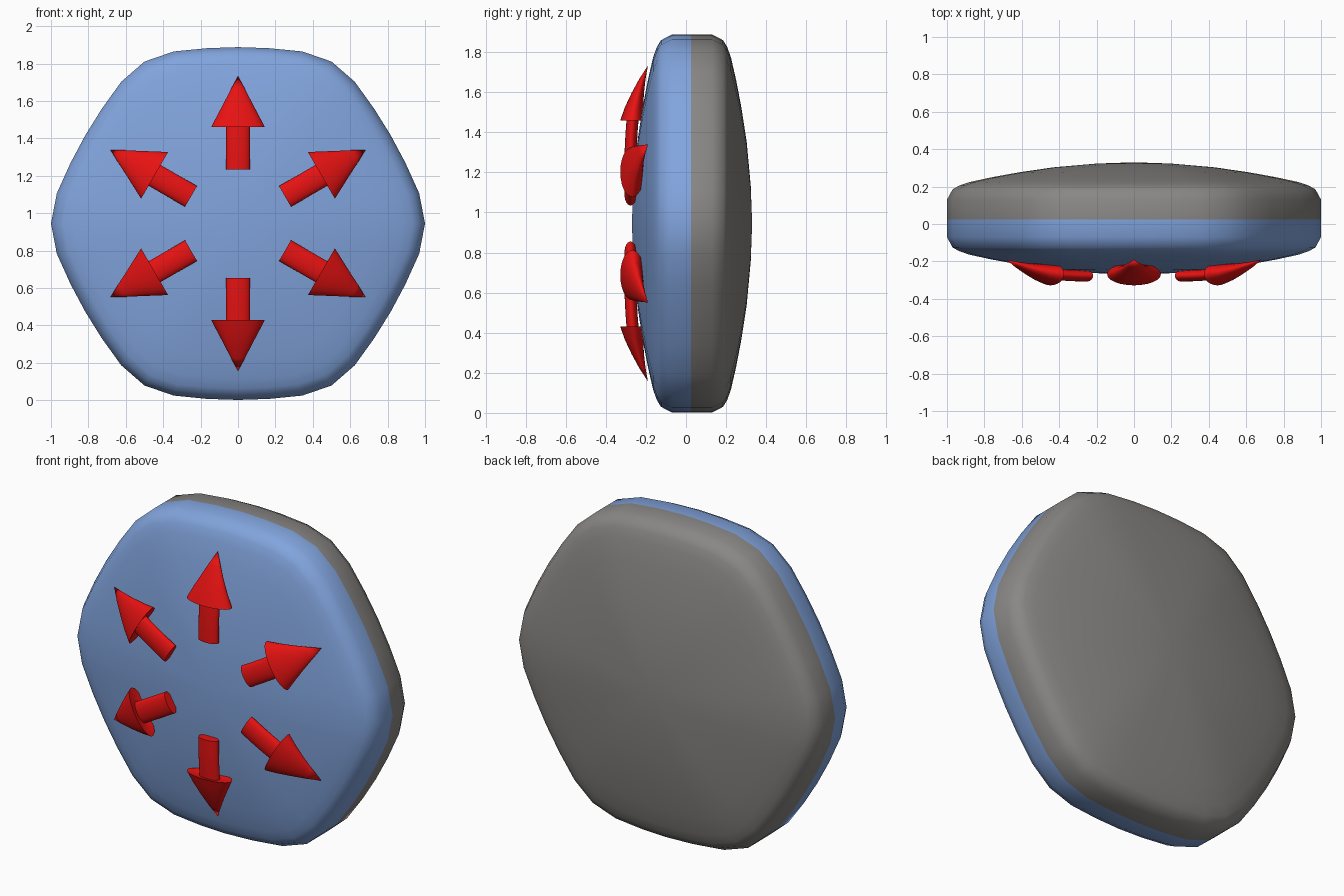
import bpy, bmesh, math
from mathutils import Matrix, Vector

if "Cube" in bpy.data.objects:
    bpy.data.objects.remove(bpy.data.objects["Cube"])

CZ, CY = 0.945, 0.03          # centre of the disc


def material(name, rgb):
    m = bpy.data.materials.new(name)
    m.diffuse_color = (*rgb, 1)
    m.use_nodes = True
    m.node_tree.nodes["Principled BSDF"].inputs["Base Color"].default_value = m.diffuse_color
    return m


blue = material("blue", (0.22, 0.37, 0.72))
grey = material("grey", (0.25, 0.243, 0.235))
red = material("red", (0.80, 0.006, 0.006))


def make_object(name, bm, mats):
    bmesh.ops.recalc_face_normals(bm, faces=bm.faces)
    me = bpy.data.meshes.new(name)
    bm.to_mesh(me)
    bm.free()
    for m in mats:
        me.materials.append(m)
    ob = bpy.data.objects.new(name, me)
    bpy.context.collection.objects.link(ob)
    return ob


def loft(bm, rings):
    """Join consecutive closed rings of vertices with quads."""
    for a, b in zip(rings, rings[1:]):
        n = len(a)
        for i in range(n):
            bm.faces.new((a[i], a[(i + 1) % n], b[(i + 1) % n], b[i]))


def fan(bm, ring, tip):
    for i in range(len(ring)):
        bm.faces.new((ring[i], ring[(i + 1) % len(ring)], tip))


# rounded hexagonal disc: one sixth of the outline, repeated
sector = [(0, 1.0), (9.5, 0.982), (20, 0.952), (30, 0.943), (40, 0.952), (50.5, 0.982)]
outline = []
for k in range(6):
    for deg, r in sector:
        a = math.radians(deg + 60 * k)
        outline.append((r * math.cos(a), r * math.sin(a)))

# (outline scale, depth from the middle)
half = [(0.2, 0.293), (0.43, 0.273), (0.61, 0.247), (0.76, 0.22),
        (0.88, 0.194), (0.935, 0.175), (0.97, 0.155), (1.0, 0.1)]
profile = [(s, -h) for s, h in half] + [(1.0, -0.005)] + [(s, h) for s, h in reversed(half)]
bm = bmesh.new()
rings = [[bm.verts.new((s * x, CY + h, CZ + s * z)) for x, z in outline] for s, h in profile]
loft(bm, rings)
fan(bm, rings[0], bm.verts.new((0, CY - 0.30, CZ)))
fan(bm, rings[-1], bm.verts.new((0, CY + 0.30, CZ)))
for f in bm.faces:            # front half blue, back half grey
    f.material_index = 0 if f.calc_center_median().y < CY - 0.005 else 1
    f.smooth = True
make_object("hexagonal_disc", bm, [blue, grey])

# arrow sections: (distance from centre, y, half width, half thickness)
sections = [(0.29, -0.277, 0.064, 0.03), (0.37, -0.276, 0.064, 0.03),
            (0.45, -0.272, 0.064, 0.03), (0.525, -0.266, 0.064, 0.03),
            (0.515, -0.268, 0.144, 0.06), (0.58, -0.259, 0.110, 0.046),
            (0.65, -0.241, 0.073, 0.031), (0.72, -0.218, 0.037, 0.016)]
SIDES = 24


def arrow(index):
    bm = bmesh.new()
    rings = []
    for d, y, w, t in sections:
        rings.append([bm.verts.new((w * math.cos(2 * math.pi * i / SIDES),
                                    y + t * math.sin(2 * math.pi * i / SIDES), d))
                      for i in range(SIDES)])
    loft(bm, rings)
    bm.faces.new(rings[0])
    fan(bm, rings[-1], bm.verts.new((0, -0.19, 0.788)))
    turn = Matrix.Rotation(math.radians(60 * index), 4, 'Y')
    bm.transform(Matrix.Translation(Vector((0, 0, CZ))) @ turn)
    ob = make_object("arrow_%d" % (index + 1), bm, [red])
    bpy.ops.object.select_all(action='DESELECT')
    ob.select_set(True)
    bpy.context.view_layer.objects.active = ob
    bpy.ops.object.shade_smooth_by_angle(angle=math.radians(40))


# six arrows pointing outwards
for k in range(6):
    arrow(k)
